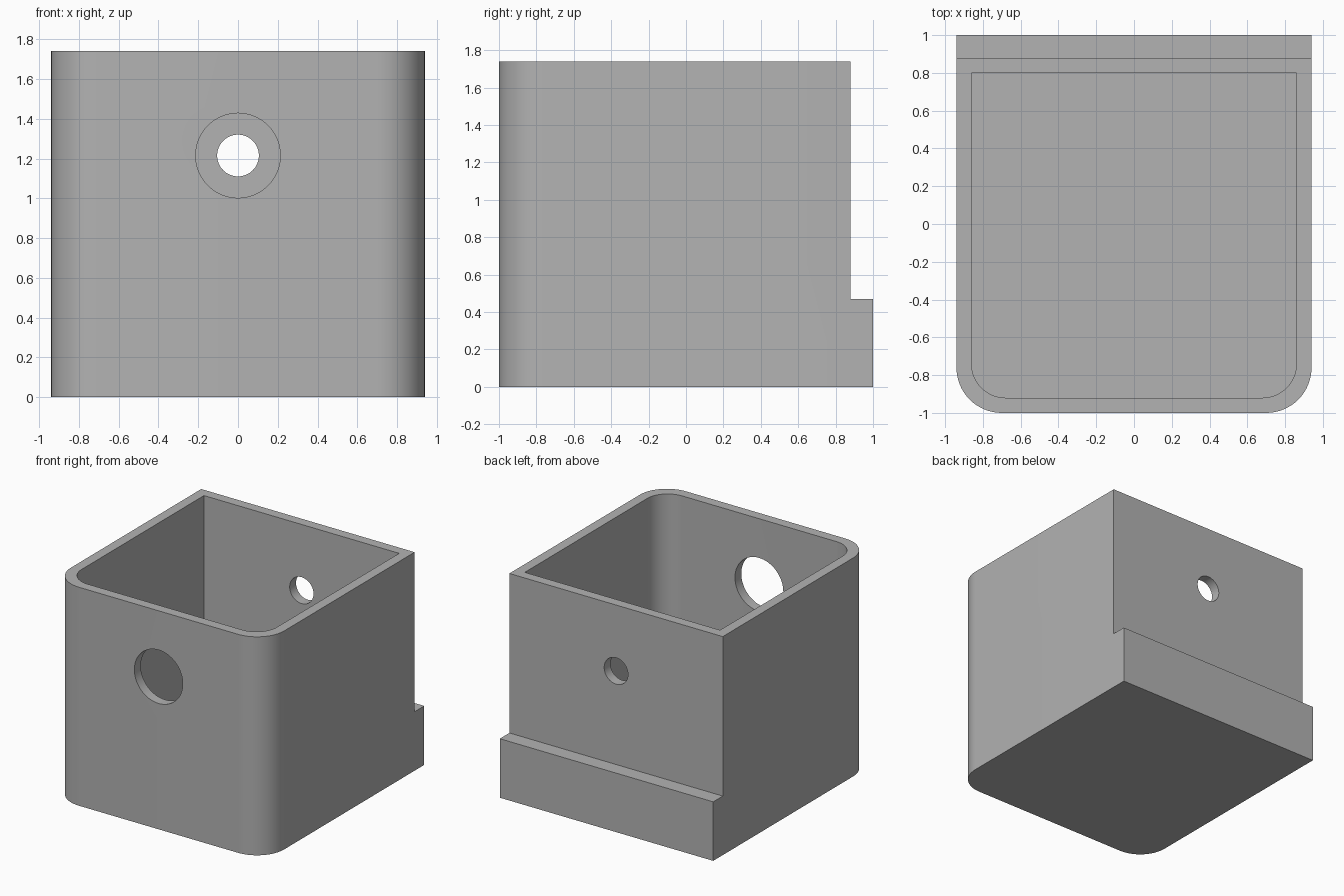
import bpy
import bmesh
from math import radians, sin, cos, pi
from mathutils import Matrix

old = bpy.data.objects.get("Cube")
if old:
    bpy.data.objects.remove(old)

HALF_WIDTH, FRONT, BACK, LEDGE_BACK = 0.94, -1.0, 0.88, 1.0
HEIGHT, LEDGE_HEIGHT, WALL = 1.74, 0.47, 0.08
HOLE_Z = 1.215

grey = bpy.data.materials.new("plain grey")
grey.use_nodes = True
GREY = (0.45, 0.45, 0.45, 1)
grey.diffuse_color = GREY
grey.node_tree.nodes["Principled BSDF"].inputs["Base Color"].default_value = GREY


def make_object(name, bm):
    bmesh.ops.recalc_face_normals(bm, faces=bm.faces)
    mesh = bpy.data.meshes.new(name)
    bm.to_mesh(mesh)
    bm.free()
    mesh.materials.append(grey)
    obj = bpy.data.objects.new(name, mesh)
    bpy.context.collection.objects.link(obj)
    return obj


def outline(half, front, back, radius, steps=16):
    """Square back corners, rounded front corners."""
    points = [(half, back), (-half, back)]
    for side in (-1, 1):
        for i in range(steps + 1):
            a = pi / 2 * (i / steps)
            a = pi + a if side < 0 else 1.5 * pi + a
            points.append((side * (half - radius) + radius * cos(a),
                           front + radius + radius * sin(a)))
    return points


def prism(name, points, bottom, top):
    bm = bmesh.new()
    base = bm.faces.new([bm.verts.new((x, y, bottom)) for x, y in points])
    grown = bmesh.ops.extrude_face_region(bm, geom=[base])["geom"]
    bmesh.ops.translate(bm, vec=(0, 0, top - bottom),
                        verts=[v for v in grown if isinstance(v, bmesh.types.BMVert)])
    return make_object(name, bm)


def drill(name, radius, y):
    bm = bmesh.new()
    place = Matrix.Translation((0, y, HOLE_Z)) @ Matrix.Rotation(pi / 2, 4, "X")
    bmesh.ops.create_cone(bm, cap_ends=True, segments=64, radius1=radius,
                          radius2=radius, depth=0.4, matrix=place)
    return make_object(name, bm)


def box(name, x, y0, y1, z0, z1):
    return prism(name, [(x, y0), (x, y1), (-x, y1), (-x, y0)], z0, z1)


# Solid housing, reaching back to the ledge
housing = prism("housing", outline(HALF_WIDTH, FRONT, LEDGE_BACK, 0.24), 0, HEIGHT)

# Step above the ledge, hollow interior, and the two holes
cutters = [
    box("ledge_cutter", 1.2, BACK, 1.3, LEDGE_HEIGHT, 2),
    prism("cavity_cutter",
          outline(HALF_WIDTH - WALL, FRONT + WALL, BACK - WALL, 0.18), WALL, 2),
    drill("front_hole_cutter", 0.213, FRONT),
    drill("back_hole_cutter", 0.105, BACK),
]
bpy.context.view_layer.objects.active = housing
for cutter in cutters:
    cutter.hide_render = True
    cut = housing.modifiers.new(cutter.name, "BOOLEAN")
    cut.operation = "DIFFERENCE"
    cut.solver = "EXACT"
    cut.object = cutter
    bpy.ops.object.modifier_apply(modifier=cut.name)
    bpy.data.objects.remove(cutter)

# Smooth rounded corners, sharp edges elsewhere
bpy.ops.object.select_all(action="DESELECT")
housing.select_set(True)
bpy.ops.object.shade_smooth_by_angle(angle=radians(30))
